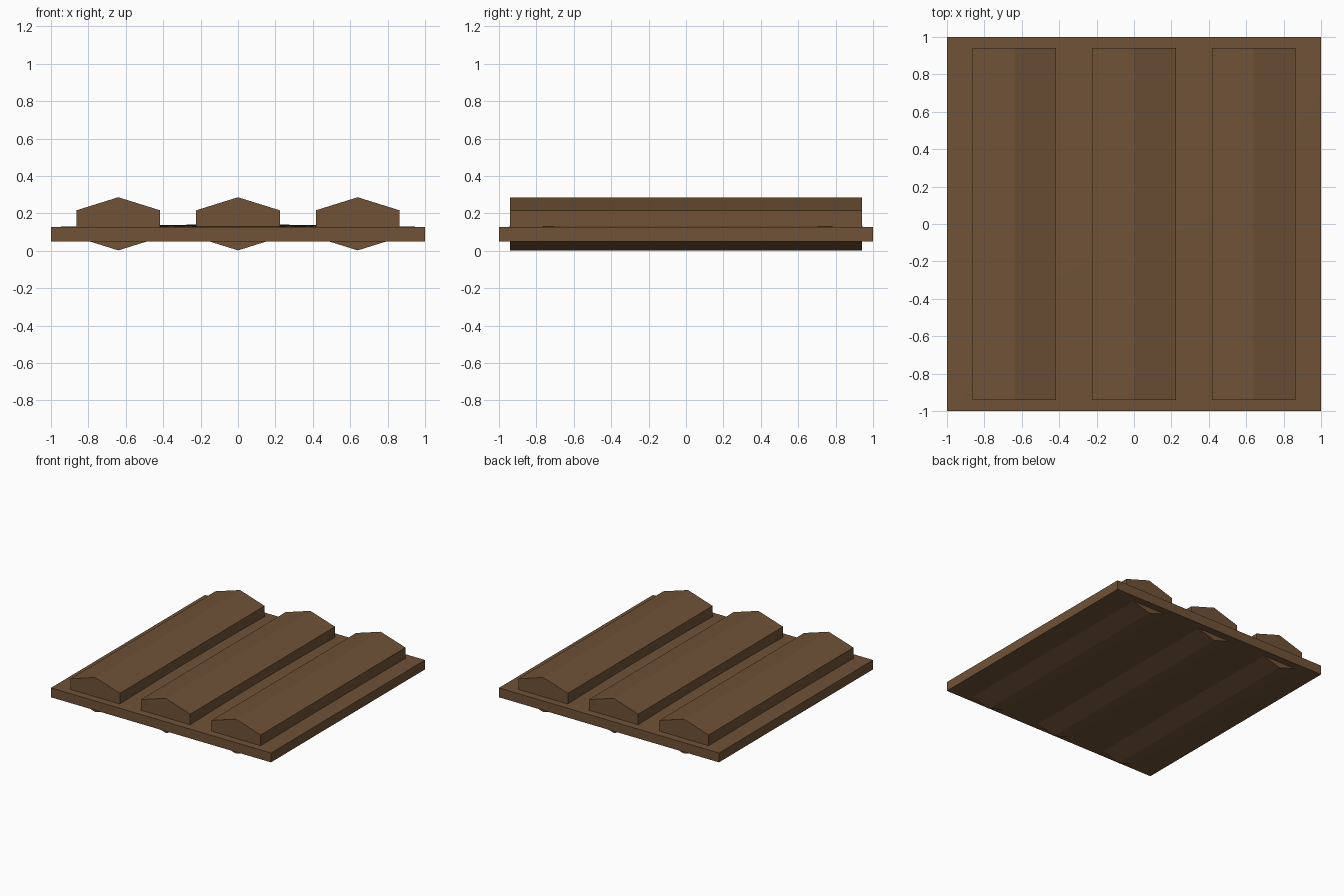
import bpy
import bmesh

cube = bpy.data.objects.get("Cube")
if cube:
    bpy.data.objects.remove(cube, do_unlink=True)

wood = bpy.data.materials.new("brown wood")
wood.use_nodes = True
colour = (0.16, 0.084, 0.038, 1)
wood.diffuse_color = colour
wood.node_tree.nodes["Principled BSDF"].inputs["Base Color"].default_value = colour


def add_object(name, bm):
    bmesh.ops.recalc_face_normals(bm, faces=bm.faces)
    mesh = bpy.data.meshes.new(name)
    bm.to_mesh(mesh)
    bm.free()
    mesh.materials.append(wood)
    obj = bpy.data.objects.new(name, mesh)
    bpy.context.collection.objects.link(obj)
    return obj


# Base board with a very slightly crowned top
BOTTOM, EDGE, CROWN = 0.05, 0.127, 0.013
bm = bmesh.new()
bmesh.ops.create_grid(bm, x_segments=20, y_segments=20, size=1)
top = list(bm.verts)
rim = [e for e in bm.edges if e.is_boundary]
walls = bmesh.ops.extrude_edge_only(bm, edges=rim)["geom"]
lower = [v for v in walls if isinstance(v, bmesh.types.BMVert)]
for v in top:
    v.co.z = EDGE + CROWN * (1 - v.co.x ** 2) * (1 - v.co.y ** 2)
for v in lower:
    v.co.z = BOTTOM
bmesh.ops.contextual_create(
    bm, geom=[e for e in bm.edges if e.is_boundary])
board = add_object("base_board", bm)
bpy.context.view_layer.objects.active = board
board.select_set(True)
bpy.ops.object.shade_smooth_by_angle()


# Hexagonal beams sunk through the board
def add_beam(name, x):
    half, mid, apex, shoulder, length = 0.224, 0.144, 0.142, 0.072, 0.94
    profile = [(0, apex), (half, shoulder), (half, -shoulder),
               (0, -apex), (-half, -shoulder), (-half, shoulder)]
    bm = bmesh.new()
    face = bm.faces.new([bm.verts.new((x + px, -length, mid + pz))
                         for px, pz in profile])
    out = bmesh.ops.extrude_face_region(bm, geom=[face], use_keep_orig=True)
    moved = [g for g in out["geom"] if isinstance(g, bmesh.types.BMVert)]
    bmesh.ops.translate(bm, verts=moved, vec=(0, 2 * length, 0))
    add_object(name, bm)


for name, x in (("right_beam", -0.64), ("centre_beam", 0), ("left_beam", 0.64)):
    add_beam(name, x)
